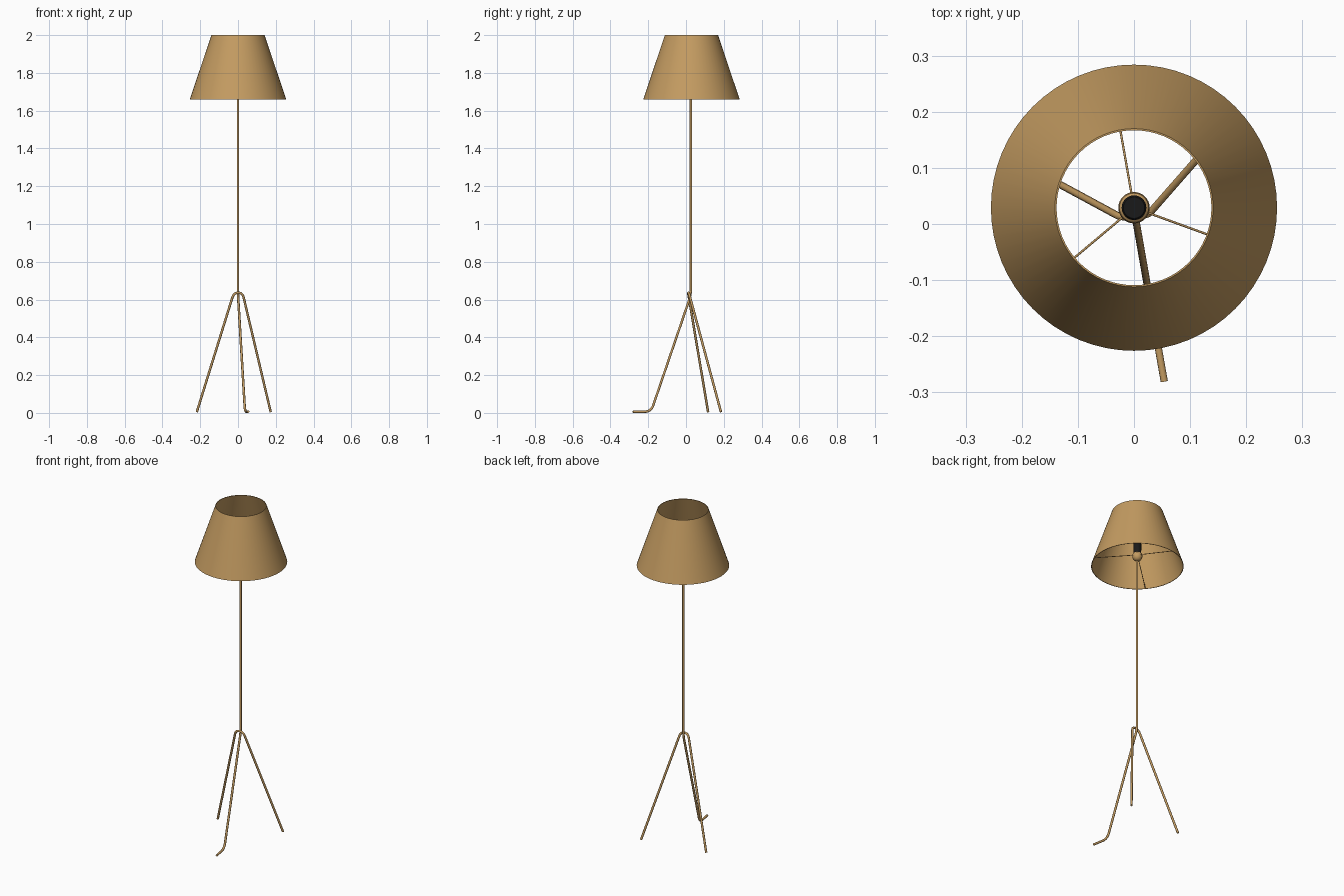
import bpy, math
from mathutils import Vector

if "Cube" in bpy.data.objects:
    bpy.data.objects.remove(bpy.data.objects["Cube"])

CX, CY = 0.0, 0.029   # lamp axis
R = 0.0065            # tube radius


def material(name, rgb):
    m = bpy.data.materials.new(name)
    m.diffuse_color = (*rgb, 1)
    m.use_nodes = True
    m.node_tree.nodes["Principled BSDF"].inputs["Base Color"].default_value = m.diffuse_color
    return m


brass = material("brass", (0.55, 0.33, 0.12))
black = material("black", (0.01, 0.01, 0.01))


def fillet(points, radius, steps=8):
    """Round the inner corners of a path."""
    pts = [Vector(p) for p in points]
    out = [pts[0]]
    for a, b, c in zip(pts, pts[1:], pts[2:]):
        p = b + (a - b).normalized() * min(radius, (a - b).length * 0.49)
        q = b + (c - b).normalized() * min(radius, (c - b).length * 0.49)
        for i in range(steps + 1):
            t = i / steps
            out.append(p * (1 - t) ** 2 + b * 2 * t * (1 - t) + q * t * t)
    return out + [pts[-1]]


def tube(name, points, r, bend=0.03):
    path = fillet(points, bend)
    cu = bpy.data.curves.new(name, 'CURVE')
    cu.dimensions = '3D'
    cu.bevel_depth = r
    cu.bevel_resolution = 3
    cu.use_fill_caps = True
    s = cu.splines.new('POLY')
    s.points.add(len(path) - 1)
    for sp, p in zip(s.points, path):
        sp.co = (*p, 1)
    ob = bpy.data.objects.new(name, cu)
    bpy.context.collection.objects.link(ob)
    cu.materials.append(brass)
    bpy.ops.object.select_all(action='DESELECT')
    ob.select_set(True)
    bpy.context.view_layer.objects.active = ob
    bpy.ops.object.convert(target='MESH')
    bpy.ops.object.shade_smooth_by_angle(angle=math.radians(50))


def lathe(name, profile, mat, n=48, closed=False):
    """Spin (radius, z) points around the lamp axis."""
    verts = [(r * math.cos(2 * math.pi * i / n), r * math.sin(2 * math.pi * i / n), z)
             for r, z in profile for i in range(n)]
    k = len(profile)
    faces = [(j * n + i, j * n + (i + 1) % n,
              (j + 1) % k * n + (i + 1) % n, (j + 1) % k * n + i)
             for j in range(k if closed else k - 1) for i in range(n)]
    if not closed:
        faces += [tuple(reversed(range(n))), tuple(range((k - 1) * n, k * n))]
    me = bpy.data.meshes.new(name)
    me.from_pydata(verts, [], faces)
    me.materials.append(mat)
    ob = bpy.data.objects.new(name, me)
    ob.location = (CX, CY, 0)
    bpy.context.collection.objects.link(ob)
    bpy.ops.object.select_all(action='DESELECT')
    ob.select_set(True)
    bpy.context.view_layer.objects.active = ob
    bpy.ops.object.shade_smooth_by_angle(angle=math.radians(35))


# Pole that bends into the front leg and foot
tube("pole_and_front_leg", [(CX, CY - 0.003, 1.72), (CX, CY - 0.003, 0.625),
                            (0.037, -0.185, R), (0.054, -0.281, R)], R, 0.035)

# Hairpin forming the two rear legs
tube("rear_legs", [(-0.218, 0.117, 0.005), (-0.022, 0.011, 0.636),
                   (0.024, 0.015, 0.636), (0.173, 0.185, 0.005)], R, 0.028)

# Open tapered shade with a thin wall
lathe("shade", [(0.255, 1.66), (0.141, 2.0), (0.138, 2.0), (0.252, 1.66)],
      brass, 64, closed=True)

# Lamp holder cup and dark socket
lathe("holder_cup", [(0.008, 1.695), (0.018, 1.70), (0.026, 1.712), (0.028, 1.725),
                     (0.026, 1.737), (0.02, 1.742)], brass, 32)
lathe("socket", [(0.021, 1.735), (0.022, 1.80), (0.019, 1.805)], black, 32)

# Wires carrying the shade
for i in range(3):
    a = math.radians(100 + 120 * i)
    d = Vector((math.cos(a), math.sin(a), 0))
    c = Vector((CX, CY, 0))
    tube(f"shade_wire_{i + 1}", [c + d * 0.02 + Vector((0, 0, 1.727)),
                                 c + d * 0.252 + Vector((0, 0, 1.664))], 0.002)
